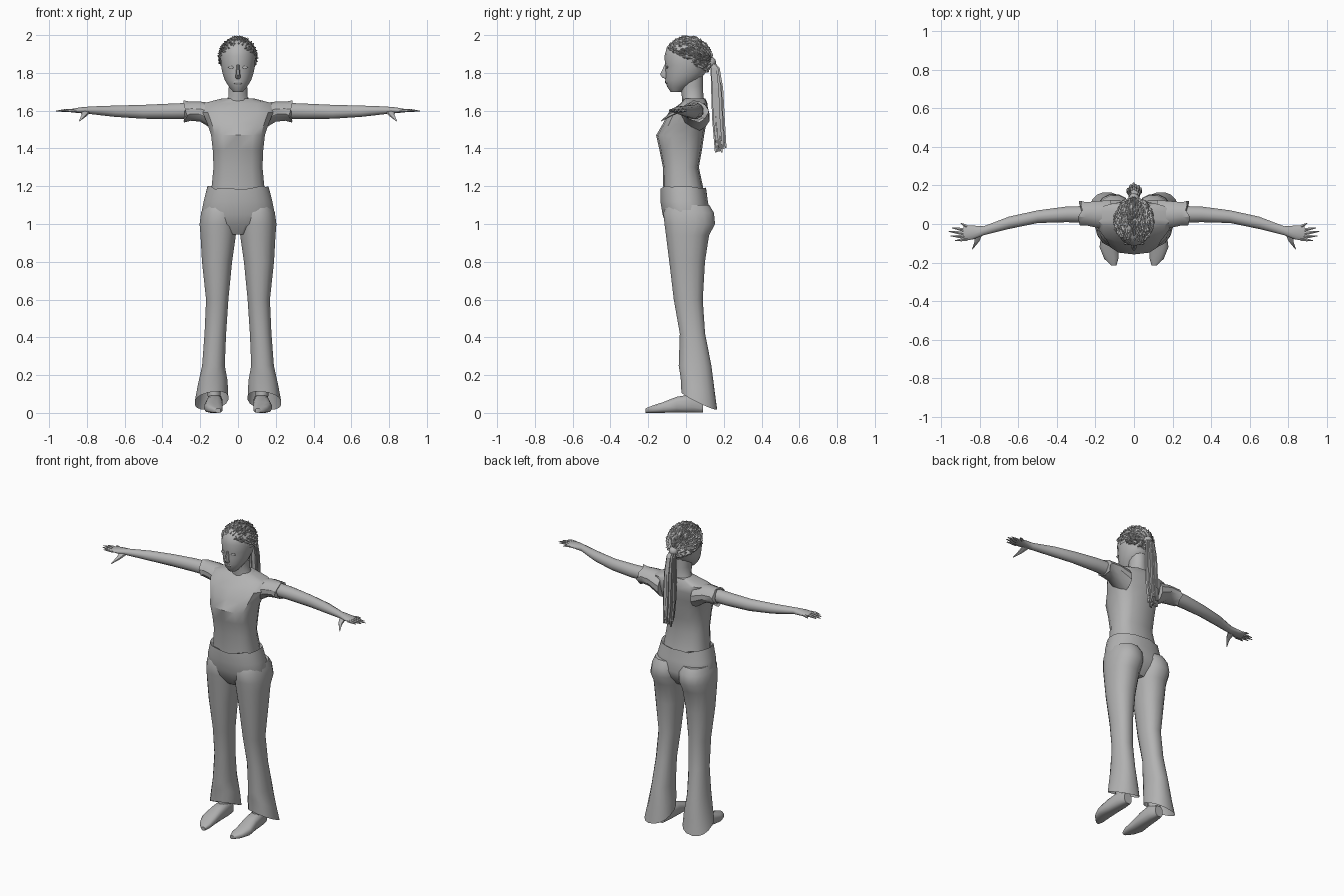
import bpy, bmesh, math, random
from mathutils import Vector

random.seed(4)
cube = bpy.data.objects.get("Cube")
if cube:
    bpy.data.objects.remove(cube, do_unlink=True)

grey = bpy.data.materials.new("plain grey")
grey.use_nodes = True
tone = (0.45, 0.45, 0.45, 1)
grey.diffuse_color = tone
grey.node_tree.nodes["Principled BSDF"].inputs["Base Color"].default_value = tone


def finish(name, bm, mirror=False, angle=45, normals=True):
    """Turn a bmesh into a named object, optionally mirrored across x."""
    if normals:
        bmesh.ops.recalc_face_normals(bm, faces=bm.faces)
    mesh = bpy.data.meshes.new(name)
    bm.to_mesh(mesh)
    bm.free()
    mesh.materials.append(grey)
    if angle:
        mesh.shade_smooth()
        mesh.set_sharp_from_angle(angle=math.radians(angle))
    obj = bpy.data.objects.new(name, mesh)
    bpy.context.collection.objects.link(obj)
    if mirror:
        obj.modifiers.new("mirror", "MIRROR")
    return obj


def bend(value, power):
    return math.copysign(abs(value) ** power, value)


def loft(bm, rings, axis="z", sides=14, power=1.0, caps=(True, True), tweak=None):
    """Skin rings of (position on axis, centre a, centre b, radius a, radius b)."""
    loops = []
    for i, (t, a, b, ra, rb) in enumerate(rings):
        loop = []
        for k in range(sides):
            ang = math.tau * (k + 0.5) / sides
            p = a + ra * bend(math.cos(ang), power)
            q = b + rb * bend(math.sin(ang), power)
            co = Vector({"x": (t, p, q), "y": (p, t, q), "z": (p, q, t)}[axis])
            if tweak:
                tweak(i, k, co)
            loop.append(bm.verts.new(co))
        loops.append(loop)
    for low, high in zip(loops, loops[1:]):
        for k in range(sides):
            n = (k + 1) % sides
            bm.faces.new((low[k], low[n], high[n], high[k]))
    for loop, wanted in zip((loops[0], loops[-1]), caps):
        if wanted:
            bm.faces.new(loop)


def part(name, rings, mirror=False, angle=45, **options):
    bm = bmesh.new()
    loft(bm, rings, **options)
    return finish(name, bm, mirror, angle)


# Shirt body with flat chest
part("shirt", [
    (1.17, 0, -.012, .145, .108), (1.30, 0, -.027, .132, .095),
    (1.39, 0, -.028, .136, .112), (1.47, 0, -.031, .145, .127),
    (1.53, 0, -.008, .165, .115), (1.59, 0, .012, .19, .105),
    (1.638, 0, .042, .19, .072), (1.665, 0, .047, .085, .055)],
    power=.72, angle=35)


# Short sleeves with a ragged cuff
def ragged_cuff(i, k, co):
    if i > 2:
        co.x += random.uniform(-.014, .012)
        co.z += random.uniform(-.008, .008)


part("sleeve", [
    (.12, .045, 1.565, .082, .075), (.2, .05, 1.595, .07, .055),
    (.25, .053, 1.597, .062, .052), (.28, .055, 1.596, .066, .056),
    (.275, .055, 1.596, .045, .045)],
    mirror=True, axis="x", sides=12, tweak=ragged_cuff, angle=30)

# Arms and hands
part("arm", [
    (.2, .05, 1.6, .046, .045), (.35, .05, 1.597, .042, .042),
    (.5, .038, 1.594, .034, .038), (.65, .006, 1.597, .033, .031),
    (.78, -.035, 1.602, .024, .021), (.835, -.044, 1.602, .037, .016),
    (.885, -.046, 1.6, .042, .009)], mirror=True, axis="x", sides=12)

bm = bmesh.new()
for base, tip, reach in ((-.016, .004, .9), (-.034, -.02, .945),
                         (-.052, -.038, .963), (-.068, -.062, .952), (-.078, -.086, .928)):
    loft(bm, [(.865, base, 1.6, .011, .009),
              ((.865 + reach) / 2, (base + tip) / 2, 1.601, .009, .008),
              (reach, tip, 1.598, .002, .002)], axis="x", sides=6)
loft(bm, [(-.045, .805, 1.598, .026, .013), (-.09, .815, 1.575, .014, .011),
          (-.132, .84, 1.545, .002, .002)], axis="y", sides=6)
finish("fingers", bm, mirror=True)


# Trousers: hips with an uneven waistband, then flared legs
def waistband(i, k, co):
    if i < 2:
        co.z += random.uniform(-.01, .008) - (.015 if co.y < -.1 and abs(co.x) < .06 else 0)


part("hips", [
    (1.18, 0, -.015, .14, .105), (1.195, 0, -.015, .163, .122),
    (1.12, 0, -.01, .184, .127), (1.05, 0, .003, .197, .128),
    (1.0, 0, .004, .185, .112), (.945, 0, .0, .08, .07)],
    sides=20, power=.85, tweak=waistband)


def slanted_hem(i, k, co):
    if i > 7:
        co.z -= .48 * (co.y - .068) + .15 * (co.x - .14)


part("trouser_leg", [
    (1.1, .098, .01, .085, .115), (1.06, .099, .014, .098, .136),
    (1.0, .104, .02, .101, .136), (.94, .105, .008, .095, .116),
    (.8, .111, .006, .081, .096), (.6, .11, .012, .06, .078),
    (.42, .12, .034, .058, .068), (.25, .13, .048, .061, .088),
    (.145, .134, .062, .08, .092), (.066, .14, .07, .09, .096)],
    mirror=True, sides=16, power=.88, caps=(True, False), tweak=slanted_hem)

# Shoes and ankles
part("shoe", [
    (.09, .122, .036, .028, .036), (.03, .123, .05, .042, .05),
    (-.05, .126, .043, .045, .043), (-.12, .13, .029, .05, .029),
    (-.18, .118, .019, .038, .019), (-.215, .105, .012, .014, .012)],
    mirror=True, axis="y", sides=12, power=.7)
part("ankle", [(.05, .125, .035, .035, .045), (.25, .13, .045, .04, .05)],
     mirror=True, sides=10)

# Neck, head and face
part("neck", [(1.63, 0, .042, .078, .06), (1.675, 0, .035, .052, .057),
              (1.73, 0, .03, .05, .06), (1.8, 0, .03, .055, .06)])
part("head", [
    (1.7, 0, -.052, .026, .03), (1.725, 0, -.043, .048, .056),
    (1.76, 0, -.02, .07, .09), (1.8, 0, -.003, .084, .106),
    (1.84, 0, .002, .091, .113), (1.89, 0, .003, .094, .117),
    (1.94, 0, .005, .082, .105), (1.975, 0, .008, .05, .065)], sides=18)
part("nose", [(1.845, 0, -.105, .007, .008), (1.79, 0, -.118, .013, .021),
              (1.775, 0, -.112, .014, .014), (1.767, 0, -.1, .008, .008)], sides=8)
part("lips", [(1.735, 0, -.094, .012, .006), (1.747, 0, -.1, .025, .01),
              (1.757, 0, -.102, .02, .008)], sides=10)
part("eye", [(1.822, .037, -.102, .01, .005), (1.829, .037, -.102, .018, .007),
             (1.837, .037, -.101, .01, .005)], mirror=True, sides=8)

# Hair cap, trimmed along a sloping hairline
centre, size = Vector((0, .01, 1.875)), Vector((.1, .122, .114))


def above_hairline(p):
    return p.z > 1.862 - .62 * p.y


bm = bmesh.new()
bmesh.ops.create_uvsphere(bm, u_segments=28, v_segments=18, radius=1)
for v in bm.verts:
    v.co = centre + v.co * size
bmesh.ops.delete(bm, geom=[f for f in bm.faces
                           if not above_hairline(f.calc_center_median())], context="FACES")
finish("hair_cap", bm, angle=30, normals=False)

# Wavy locks swept back towards the tie
knot = Vector((0, .145, 1.86))
bm = bmesh.new()
count = 0
while count < 520:
    d = Vector([random.gauss(0, 1) for _ in range(3)]).normalized()
    root = centre + d * size
    if not above_hairline(root):
        continue
    count += 1
    out = Vector([d[i] / size[i] for i in range(3)]).normalized()
    flow = knot - root
    flow = flow - out * flow.dot(out)
    if flow.length < .01:
        continue
    flow.normalize()
    side = out.cross(flow) * random.uniform(.005, .009)
    length = random.uniform(.025, .05)
    mid = root + flow * length * .4 + out * random.uniform(.004, .012)
    tip = root + flow * length - out * .006
    a, b, c, e, top = [bm.verts.new(p) for p in (
        root - out * .002, root + flow * length * .4 + side - out * .002, tip,
        root + flow * length * .4 - side - out * .002, mid)]
    for p, q in ((a, b), (b, c), (c, e), (e, a)):
        bm.faces.new((p, q, top))
finish("hair_locks", bm, angle=0, normals=False)

# Ponytail made of separate tapering strands
bm = bmesh.new()
for s in range(22):
    ang = s * 2.4
    r = math.sqrt((s + .5) / 22)
    dx, dy = r * math.cos(ang), r * math.sin(ang)
    end = random.uniform(1.375, 1.44)
    loft(bm, [(1.865, dx * .014, .128 + dy * .012, .008, .008),
              (1.825, dx * .024, .153 + dy * .02, .009, .009),
              (1.72, dx * .033, .163 + dy * .028, .01, .01),
              (1.56, dx * .036, .17 + dy * .03, .01, .01),
              (end, dx * .034, .182 + dy * .03, .006, .006)], sides=4)
finish("ponytail", bm, angle=0)
bm = bmesh.new()
bmesh.ops.create_icosphere(bm, subdivisions=2, radius=.03)
bmesh.ops.translate(bm, verts=bm.verts, vec=knot - Vector((0, .015, .005)))
finish("hair_tie", bm)
